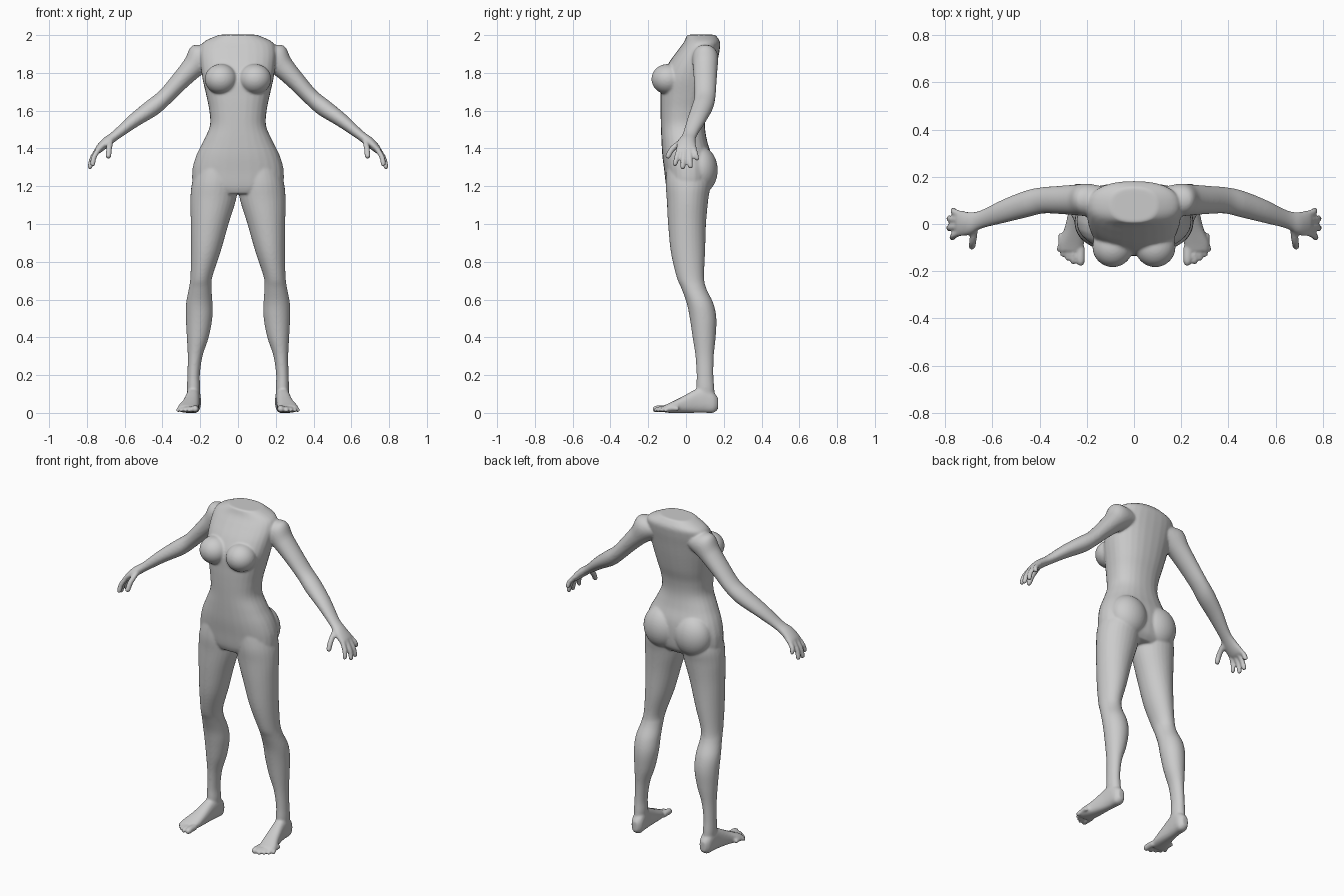
import bpy, bmesh, math
from mathutils import Vector, Matrix

bm = bmesh.new()
X, Y, Z = Vector((1, 0, 0)), Vector((0, 1, 0)), Vector((0, 0, 1))


def spline(rows, steps=5):
    """Catmull-Rom interpolation of section rows."""
    out = []
    for i in range(len(rows) - 1):
        p = [rows[max(0, min(len(rows) - 1, i + k))] for k in (-1, 0, 1, 2)]
        for j in range(steps):
            t = j / steps
            out.append([0.5 * (2 * b + (c - a) * t + (2 * a - 5 * b + 4 * c - d) * t * t
                               + (3 * b - a - 3 * c + d) * t ** 3)
                        for a, b, c, d in zip(*p)])
    return out + [list(rows[-1])]


def loft(rows, u, v, s=1, power=2.0, n=28):
    """Closed skin through super-elliptic sections (x, y, z, ru, rv); s mirrors in x."""
    rings = []
    for x, y, z, ru, rv in spline(rows):
        ring = []
        for k in range(n):
            a = 2 * math.pi * k / n
            c, d = math.cos(a), math.sin(a)
            p = (Vector((x, y, z))
                 + u * ru * math.copysign(abs(c) ** (2 / power), c)
                 + v * rv * math.copysign(abs(d) ** (2 / power), d))
            ring.append(bm.verts.new((p.x * s, p.y, p.z)))
        rings.append(ring)
    for a, b in zip(rings, rings[1:]):
        for k in range(n):
            bm.faces.new((a[k], a[(k + 1) % n], b[(k + 1) % n], b[k]))
    bm.faces.new(rings[0])
    bm.faces.new(rings[-1])


def ball(c, r):
    m = Matrix.Translation(c) @ Matrix.Diagonal((*r, 1))
    bmesh.ops.create_uvsphere(bm, u_segments=32, v_segments=20, radius=1, matrix=m)


def upright(rows, s=1, power=2.0):
    """Vertical loft from (z, x centre, x radius, y front, y back)."""
    loft([(x, (f + b) / 2, z, r, (b - f) / 2) for z, x, r, f, b in rows], X, Y, s, power)


def digit(a, m, b, r, u, v, s):
    """Finger or toe with a rounded tip."""
    a, m, b = Vector(a), Vector(m), Vector(b)
    d = (b - m).normalized() * r
    loft([(*a, r, r), (*m, r, r), (*(b - d), r * .95, r * .95),
          (*(b - d * .3), r * .7, r * .7), (*b, r * .15, r * .15)], u, v, s, 2, 14)


# torso
upright([(1.16, 0, .15, -.09, .10), (1.20, 0, .232, -.105, .13), (1.28, 0, .242, -.115, .14),
         (1.36, 0, .222, -.125, .135), (1.44, 0, .183, -.13, .112), (1.52, 0, .149, -.133, .10),
         (1.60, 0, .152, -.135, .108), (1.68, 0, .168, -.135, .13), (1.77, 0, .188, -.13, .15),
         (1.85, 0, .198, -.093, .165), (1.92, 0, .20, -.043, .178), (1.965, 0, .18, -.01, .18),
         (2.002, 0, .10, .005, .155)], power=2.3)

for s in (1, -1):
    # bust and seat
    ball((s * .09, -.097, 1.767), (.086, .086, .08))
    ball((s * .105, .075, 1.285), (.115, .093, .125))

    # leg
    upright([(1.32, .11, .10, -.10, .11), (1.22, .122, .121, -.108, .13),
             (1.13, .131, .121, -.102, .118), (1.0, .15, .10, -.095, .106),
             (.85, .171, .078, -.08, .101), (.72, .194, .058, -.05, .096),
             (.66, .20, .06, -.025, .107), (.58, .205, .07, .004, .145),
             (.50, .206, .07, .02, .161), (.40, .213, .058, .035, .157),
             (.30, .227, .039, .05, .147), (.20, .235, .033, .056, .145),
             (.13, .235, .035, .054, .15), (.07, .235, .03, .06, .15)], s)

    # foot
    loft([(.232, .17, .05, .018, .03), (.232, .145, .055, .035, .055), (.235, .10, .07, .037, .07),
          (.24, .05, .062, .038, .062), (.25, -.02, .043, .045, .043),
          (.264, -.08, .028, .053, .028), (.268, -.115, .021, .047, .019)], X, Z, s, 2.5)
    for x0, x1, y, r in ((.227, .226, -.178, .019), (.257, .257, -.172, .0135),
                         (.278, .281, -.157, .0125), (.297, .303, -.14, .012),
                         (.309, .321, -.118, .012)):
        digit((x0, y + .08, .022), (x0, y + .04, .023), (x1, y, r), r, X, Z, s)

    # arm and palm
    loft([(.10, .10, 1.90, .05, .05), (.19, .102, 1.885, .078, .068), (.245, .102, 1.825, .06, .065),
          (.31, .102, 1.755, .05, .06), (.387, .10, 1.672, .044, .056), (.455, .085, 1.615, .046, .057),
          (.55, .055, 1.548, .037, .05), (.645, .02, 1.472, .026, .039), (.695, .003, 1.435, .026, .048),
          (.737, .003, 1.396, .021, .055), (.75, .003, 1.38, .012, .048)],
         Vector((.62, 0, .785)), Y, s)
    # fingers and thumb
    axis = Vector((.93, 0, .36))
    for a, b in (((.735, -.036, 1.40), (.772, -.06, 1.305)), ((.74, -.01, 1.40), (.787, -.018, 1.289)),
                 ((.74, .017, 1.40), (.786, .024, 1.293)), ((.735, .042, 1.40), (.768, .06, 1.335))):
        m = Vector(a).lerp(Vector(b), .5) + Vector((.008, 0, .003))
        digit(a, m, b, .0145, axis, Y, s)
    digit((.675, -.02, 1.44), (.682, -.07, 1.40), (.687, -.103, 1.347), .016,
          X, Vector((0, .75, -.66)), s)

bmesh.ops.recalc_face_normals(bm, faces=bm.faces)
for vert in bm.verts:
    vert.co.z = max(vert.co.z, 0)

# one continuous skin
mesh = bpy.data.meshes.new("body")
bm.to_mesh(mesh)
bm.free()
body = bpy.data.objects.new("body", mesh)
bpy.context.collection.objects.link(body)
fuse = body.modifiers.new("fuse", 'REMESH')
fuse.mode = 'VOXEL'
fuse.voxel_size = .006
fuse.use_smooth_shade = True
soften = body.modifiers.new("soften", 'SMOOTH')
soften.factor = .5
soften.iterations = 9

grey = bpy.data.materials.new("plain grey")
grey.diffuse_color = (.6, .6, .6, 1)
mesh.materials.append(grey)
